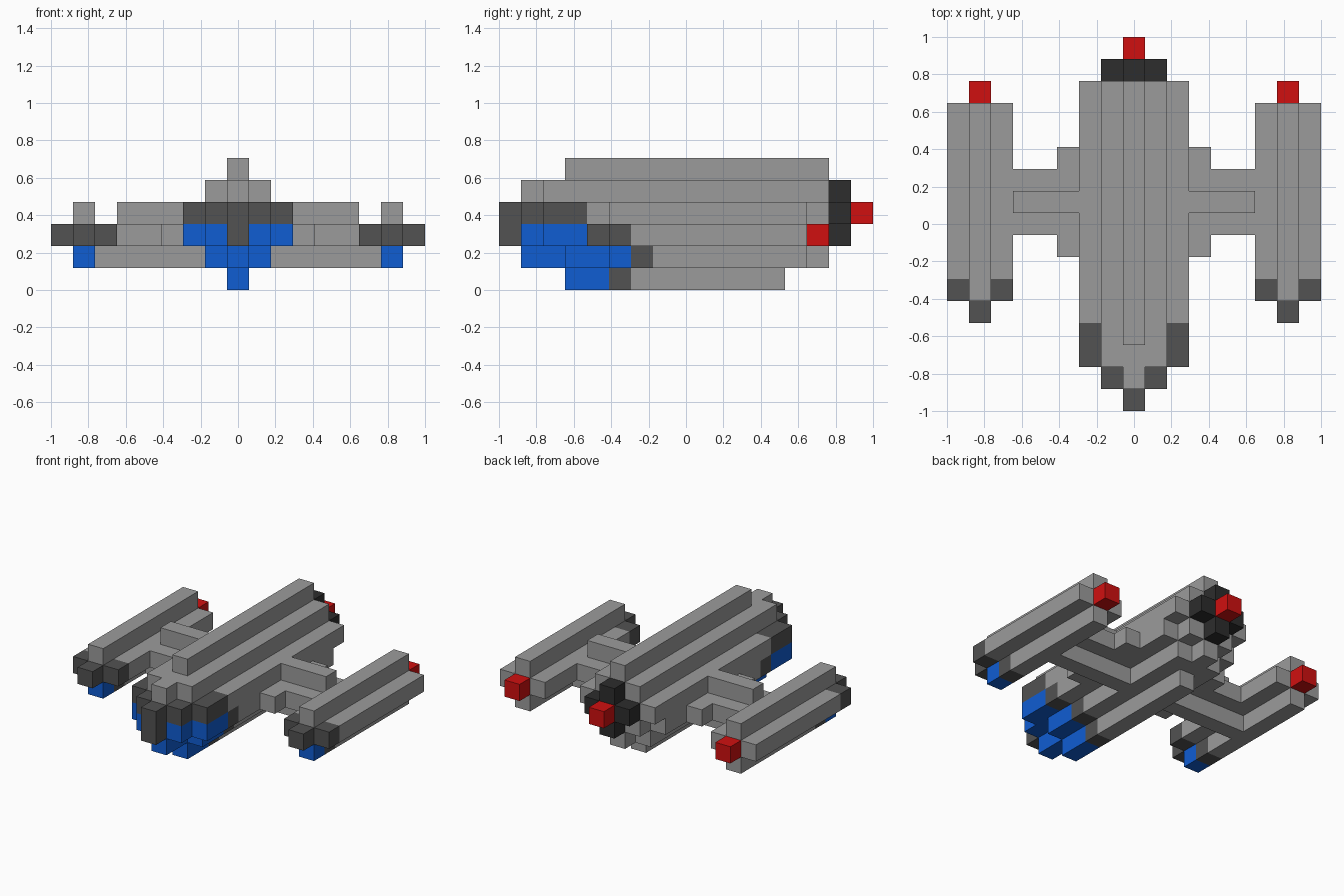
import bpy
import bmesh
from mathutils import Matrix, Vector

cube = bpy.data.objects.get("Cube")
if cube:
    bpy.data.objects.remove(cube, do_unlink=True)

UNIT = 2 / 17  # edge of one building block


def material(name, r, g, b):
    mat = bpy.data.materials.new(name)
    mat.use_nodes = True
    mat.diffuse_color = (r, g, b, 1)
    mat.node_tree.nodes["Principled BSDF"].inputs["Base Color"].default_value = (r, g, b, 1)
    return mat


GREY = material("hull grey", 0.33, 0.33, 0.33)
DARK = material("dark trim", 0.085, 0.085, 0.085)
BLACK = material("engine black", 0.026, 0.026, 0.026)
BLUE = material("window blue", 0.005, 0.11, 0.65)
RED = material("exhaust red", 0.63, 0.005, 0.005)


def blocks(name, mat, *boxes, mirror=False):
    """Join block ranges (x, y from the nose, z), each inclusive, in one object."""
    bm = bmesh.new()
    for ranges in boxes:
        lo = Vector([r[0] for r in ranges]) - Vector((0.5, 8.5, 0))
        hi = Vector([r[1] for r in ranges]) + Vector((0.5, -7.5, 1))
        sides = (1, -1) if mirror else (1,)
        for side in sides:
            centre = (lo + hi) / 2
            centre.x *= side
            transform = Matrix.Translation(centre * UNIT) @ Matrix.Diagonal((*((hi - lo) * UNIT), 1))
            bmesh.ops.create_cube(bm, size=1, matrix=transform)
    mesh = bpy.data.meshes.new(name)
    bm.to_mesh(mesh)
    bm.free()
    mesh.materials.append(mat)
    obj = bpy.data.objects.new(name, mesh)
    bpy.context.collection.objects.link(obj)


def at(n):
    return (n, n)


# Main hull: centre spine, inner and outer flanks
blocks("hull_spine", GREY,
       (at(0), (3, 14), at(5)), (at(0), (1, 14), (2, 4)),
       (at(0), (5, 14), at(1)), (at(0), (6, 12), at(0)))
blocks("hull_inner_flanks", GREY,
       (at(1), (2, 14), (3, 4)), (at(1), (4, 14), at(2)),
       (at(1), (6, 13), at(1)), mirror=True)
blocks("hull_outer_flanks", GREY,
       (at(2), (4, 14), at(3)), (at(2), (5, 13), at(2)), mirror=True)

# Nose frame and cockpit glazing
blocks("nose_tip", DARK, (at(0), at(0), (2, 3)))
blocks("nose_brow", DARK,
       (at(1), at(1), at(3)), (at(2), (2, 3), at(3)),
       (at(2), at(4), at(2)), (at(1), at(5), at(1)), mirror=True)
blocks("keel_frame", DARK, (at(0), at(5), at(0)))
blocks("side_windows", BLUE,
       (at(1), (1, 3), at(2)), (at(2), (2, 3), at(2)),
       (at(1), (3, 4), at(1)), mirror=True)
blocks("chin_windows", BLUE, (at(0), (1, 4), at(1)), (at(0), (3, 4), at(0)))

# Main engine: cross-shaped housing with exhaust
blocks("engine_housing", BLACK, (at(0), at(15), (2, 4)))
blocks("engine_housing_arms", BLACK, (at(1), at(15), at(3)), mirror=True)
blocks("main_exhaust", RED, (at(0), at(16), at(3)))

# Wings: slab, root fillets, ridges above and below
blocks("wings", GREY, ((3, 5), (8, 10), at(2)), mirror=True)
blocks("wing_roots", GREY, (at(3), at(7), at(2)), (at(3), at(11), at(2)), mirror=True)
blocks("wing_ridges", GREY, ((3, 5), at(9), at(3)), ((2, 6), at(9), at(1)), mirror=True)

# Side pods
blocks("pod_bodies", GREY,
       ((6, 8), (6, 13), at(2)), (at(7), (5, 13), at(3)),
       (at(7), (7, 13), at(1)), mirror=True)
blocks("pod_noses", DARK,
       ((6, 8), at(5), at(2)), (at(7), at(4), at(2)),
       (at(7), at(6), at(1)), mirror=True)
blocks("pod_windows", BLUE, (at(7), at(5), at(1)), mirror=True)
blocks("pod_exhausts", RED, (at(7), at(14), at(2)), mirror=True)
